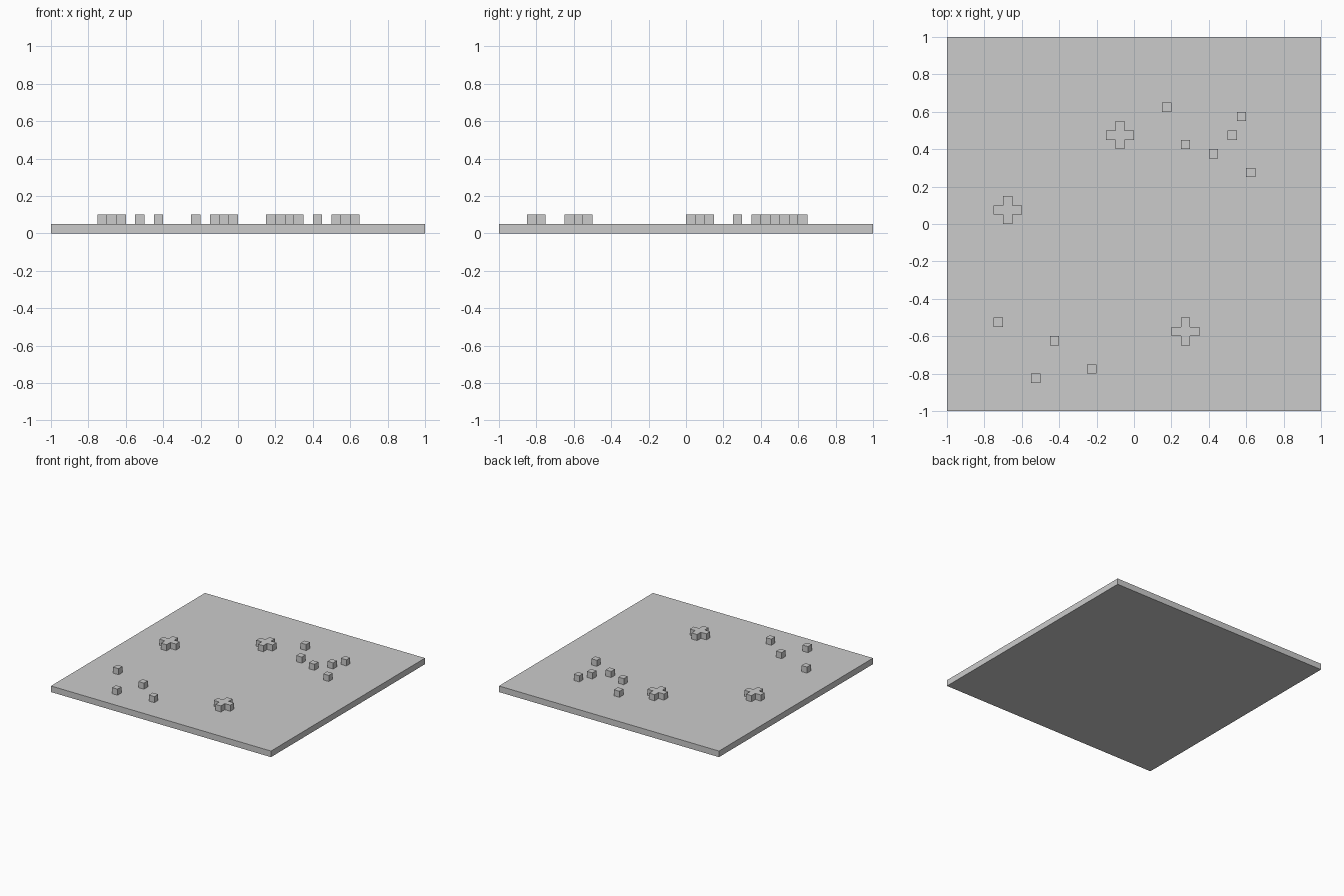
import bpy, bmesh

if "Cube" in bpy.data.objects:
    bpy.data.objects.remove(bpy.data.objects["Cube"])

UNIT = 0.05  # block size and slab thickness


def prism(name, outline, z0, height, centre=(0, 0)):
    """Extrude a flat counter-clockwise outline straight up."""
    bm = bmesh.new()
    base = bm.faces.new([bm.verts.new((x, y, 0)) for x, y in outline])
    top = bmesh.ops.extrude_face_region(bm, geom=[base], use_keep_orig=True)
    verts = [g for g in top["geom"] if isinstance(g, bmesh.types.BMVert)]
    bmesh.ops.translate(bm, verts=verts, vec=(0, 0, height))
    bmesh.ops.recalc_face_normals(bm, faces=bm.faces)
    mesh = bpy.data.meshes.new(name)
    bm.to_mesh(mesh)
    bm.free()
    obj = bpy.data.objects.new(name, mesh)
    obj.location = (centre[0], centre[1], z0)
    bpy.context.collection.objects.link(obj)
    return obj


def square(h):
    return [(-h, -h), (h, -h), (h, h), (-h, h)]


# Ground slab
prism("ground_slab", square(1.0), 0, UNIT)

# Plus-shaped blocks: one quarter of the outline turned four times
a, b = UNIT / 2, UNIT * 1.5
plus = []
quarter = [(a, -a), (b, -a), (b, a)]
for _ in range(4):
    plus += quarter
    quarter = [(-y, x) for x, y in quarter]
for i, c in enumerate([(-0.075, 0.475), (-0.675, 0.075), (0.275, -0.575)]):
    prism(f"plus_block_{i + 1}", plus, UNIT, UNIT, c)

# Small cubes: back-right group, then front-left group
cubes = [(0.175, 0.625), (0.575, 0.575), (0.525, 0.475),
         (0.275, 0.425), (0.425, 0.375), (0.625, 0.275),
         (-0.725, -0.525), (-0.425, -0.625),
         (-0.525, -0.825), (-0.225, -0.775)]
for i, c in enumerate(cubes):
    prism(f"small_cube_{i + 1}", square(UNIT / 2), UNIT, UNIT, c)
